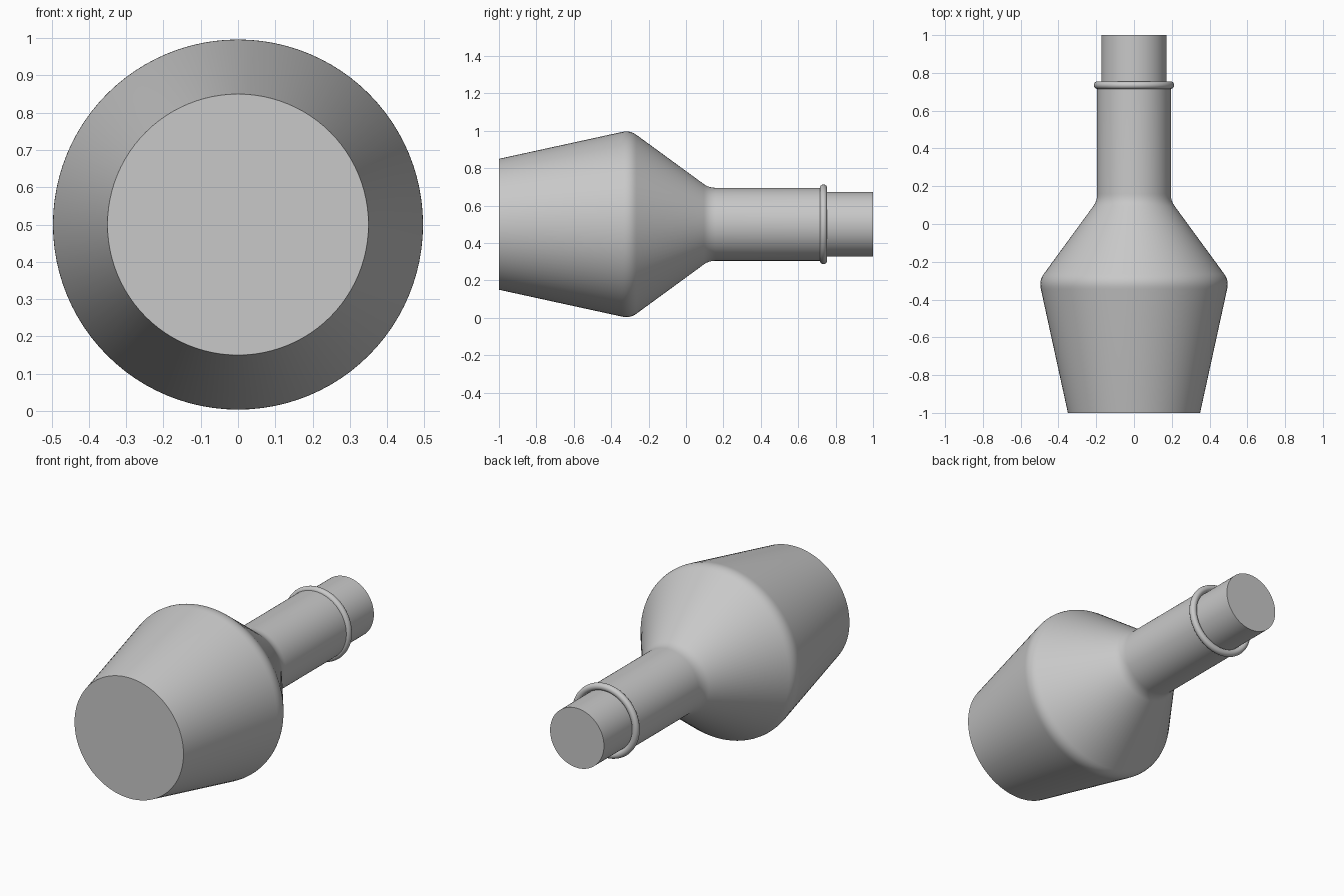
import bpy, bmesh, math
from mathutils import Matrix

cube = bpy.data.objects.get("Cube")
if cube:
    bpy.data.objects.remove(cube, do_unlink=True)

AXIS_Z = 0.5
SIDES = 96

grey = bpy.data.materials.new("plain grey")
grey.use_nodes = True
grey.diffuse_color = (0.58, 0.58, 0.58, 1)
grey.node_tree.nodes["Principled BSDF"].inputs["Base Color"].default_value = (0.58, 0.58, 0.58, 1)


def lathe(name, profile, closed=False):
    """Turn (y, radius) points around the lengthwise axis."""
    bm = bmesh.new()
    rings = []
    for y, r in profile:
        rings.append([bm.verts.new((r * math.cos(a), y, AXIS_Z + r * math.sin(a)))
                      for a in (2 * math.pi * i / SIDES for i in range(SIDES))])
    pairs = list(zip(rings, rings[1:]))
    if closed:
        pairs.append((rings[-1], rings[0]))
    for lower, upper in pairs:
        for i in range(SIDES):
            j = (i + 1) % SIDES
            bm.faces.new((lower[i], lower[j], upper[j], upper[i]))
    if not closed:
        bm.faces.new(rings[0])
        bm.faces.new(rings[-1])
    bmesh.ops.recalc_face_normals(bm, faces=bm.faces)
    mesh = bpy.data.meshes.new(name)
    bm.to_mesh(mesh)
    bm.free()
    mesh.materials.append(grey)
    obj = bpy.data.objects.new(name, mesh)
    bpy.context.collection.objects.link(obj)
    bpy.ops.object.select_all(action='DESELECT')
    obj.select_set(True)
    bpy.context.view_layer.objects.active = obj
    bpy.ops.object.shade_smooth_by_angle(angle=math.radians(35))
    return obj


def rounded(before, corner, after, steps=6):
    """Blend a profile corner with a quadratic curve."""
    points = []
    for k in range(steps + 1):
        t = k / steps
        points.append(tuple((1 - t) ** 2 * a + 2 * t * (1 - t) * b + t * t * c
                            for a, b, c in zip(before, corner, after)))
    return points


# Tapered body, rounded shoulder and straight neck
body = [(-1, 0.35)]
body += rounded((-0.345, 0.493), (-0.3, 0.504), (-0.265, 0.478))
body += rounded((0.095, 0.215), (0.122, 0.195), (0.16, 0.195))
body += [(0.735, 0.195)]
lathe("bottle_body", body)

# Rounded lip around the neck opening
lip = [(0.735 + 0.02 * math.sin(a), 0.193 + 0.02 * math.cos(a))
       for a in (2 * math.pi * k / 16 for k in range(16))]
lathe("neck_ring", lip, closed=True)

# Stopper
lathe("stopper", [(0.7, 0.173), (1, 0.173)])
